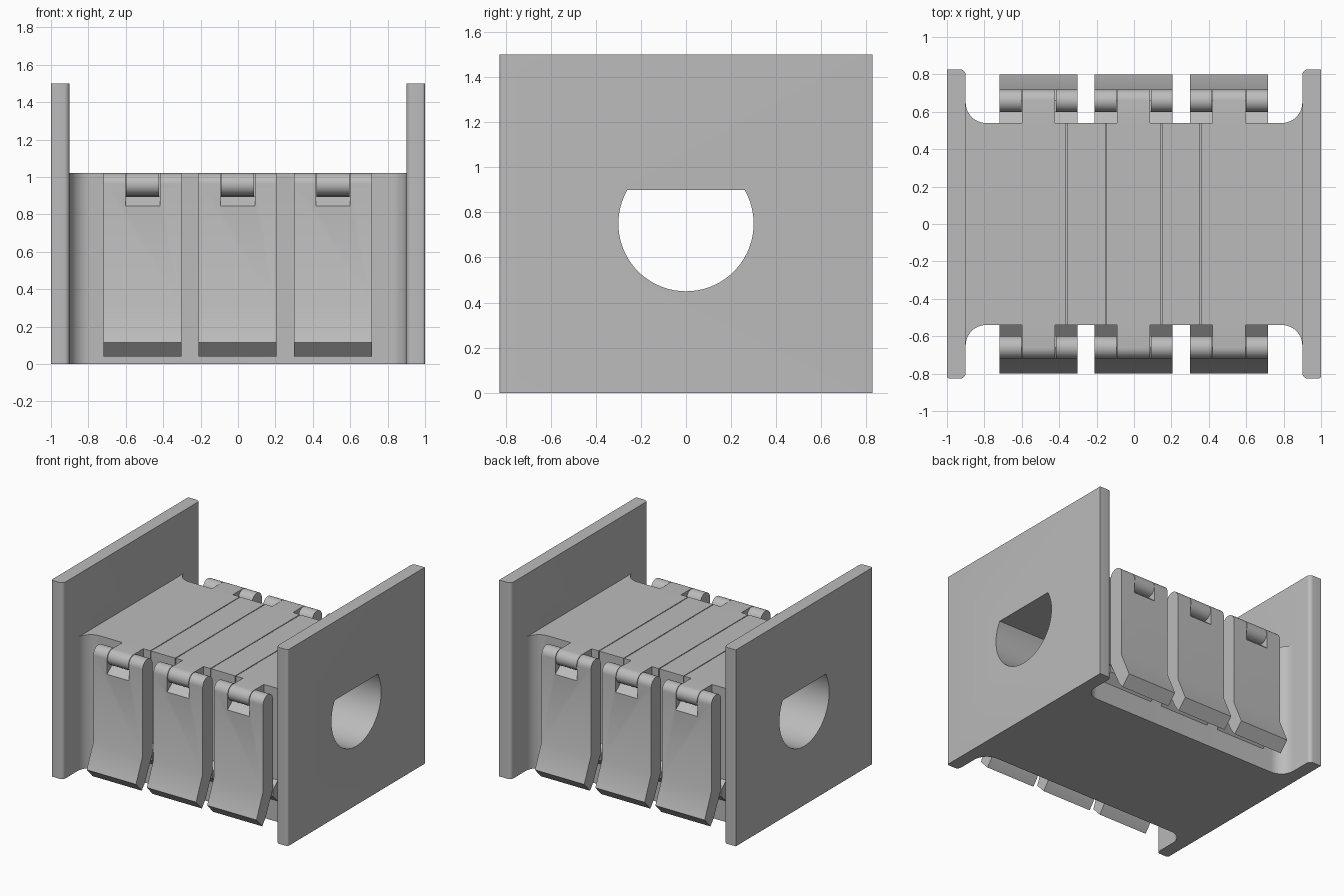
import bpy, bmesh, math

if "Cube" in bpy.data.objects:
    bpy.data.objects.remove(bpy.data.objects["Cube"])

grey = bpy.data.materials.new("plain grey")
grey.diffuse_color = (0.5, 0.5, 0.5, 1)
grey.use_nodes = True
grey.node_tree.nodes["Principled BSDF"].inputs["Base Color"].default_value = grey.diffuse_color


def arc(cx, cy, r, a0, a1, n=12):
    return [(cx + r * math.cos(math.radians(a0 + (a1 - a0) * i / n)),
             cy + r * math.sin(math.radians(a0 + (a1 - a0) * i / n))) for i in range(n + 1)]


def extrude(name, outline, axis, lo, hi):
    """Solid from an (x, y) outline along z, or a (y, z) outline along x."""
    def place(p, h):
        return (p[0], p[1], h) if axis == "z" else (h, p[0], p[1])
    bm = bmesh.new()
    a = [bm.verts.new(place(p, lo)) for p in outline]
    b = [bm.verts.new(place(p, hi)) for p in outline]
    bm.faces.new(a)
    bm.faces.new(b)
    for i in range(len(a)):
        j = (i + 1) % len(a)
        bm.faces.new((a[i], a[j], b[j], b[i]))
    bmesh.ops.recalc_face_normals(bm, faces=bm.faces)
    mesh = bpy.data.meshes.new(name)
    bm.to_mesh(mesh)
    bm.free()
    mesh.materials.append(grey)
    ob = bpy.data.objects.new(name, mesh)
    bpy.context.collection.objects.link(ob)
    return ob


def select(ob):
    bpy.ops.object.select_all(action="DESELECT")
    ob.select_set(True)
    bpy.context.view_layer.objects.active = ob


def cut(ob, cutter):
    m = ob.modifiers.new("cut", "BOOLEAN")
    m.operation, m.solver, m.object = "DIFFERENCE", "EXACT", cutter
    select(ob)
    bpy.ops.object.modifier_apply(modifier=m.name)
    bpy.data.objects.remove(cutter)


def smooth(ob):
    select(ob)
    bpy.ops.object.shade_smooth_by_angle(angle=math.radians(30))


def bore():
    # round passage with a flat ceiling
    a = math.degrees(math.asin(0.5))
    return extrude("bore_cutter", arc(0, 0.75, 0.3, 180 - a, 360 + a, 48), "x", -1.2, 1.2)


# Central block, flared into the end plates by fillets
quarter = arc(0.79, 0.65, 0.11, 0, -90)
plan = quarter + [(-x, y) for x, y in reversed(quarter)]
plan += [(-x, -y) for x, y in plan]
block = extrude("central_block", plan, "z", 0, 1.02)
cut(block, bore())
for x in (-0.36, -0.15, 0.147, 0.357):
    slit = [(x - 0.003, -1), (x + 0.003, -1), (x + 0.003, 1), (x - 0.003, 1)]
    cut(block, extrude("slit_cutter", slit, "z", 0.91, 1.1))
smooth(block)

# End plates with rounded vertical edges
for side, label in ((-1, "left"), (1, "right")):
    r, q = 0.03, 0.015
    outline = (arc(0.9 + r, 0.827 - r, r, 180, 90, 6) + [(1, 0.827)]
               + arc(1 - q, -0.827 + q, q, 0, -90, 6) + arc(0.9 + r, -0.827 + r, r, 270, 180, 6))
    plate = extrude(label + "_end_plate", [(side * x, y) for x, y in outline], "z", 0, 1.5)
    cut(plate, bore())
    smooth(plate)

# Hinged latches: centre arm on the block, flap around it, catch behind it
flap_profile = arc(0.66, 0.96, 0.06, 180, 0, 16) + [
    (0.72, 0.3), (0.80, 0.115), (0.73, 0.04), (0.69, 0.09), (0.60, 0.28)]
arm_profile = [(0.5, 1.02)] + arc(0.66, 0.96, 0.06, 90, -110, 20) + [(0.54, 0.84), (0.5, 0.84)]
notch_profile = [(0.5, 1.1), (0.9, 1.1), (0.9, 0.845), (0.72, 0.845), (0.66, 0.895), (0.5, 0.895)]
catch_profile = [(0.52, 0.32), (0.54, 0.32), (0.60, 0.27), (0.60, 0.22), (0.54, 0.16), (0.52, 0.16)]

for s, side in ((-1, "front"), (1, "back")):
    def flip(profile):
        return [(s * y, z) for y, z in profile]
    for i, x in enumerate((-0.51, -0.002, 0.508), 1):
        tag = f"{side}_{i}"
        flap = extrude("latch_flap_" + tag, flip(flap_profile), "x", x - 0.208, x + 0.208)
        cut(flap, extrude("notch_cutter", flip(notch_profile), "x", x - 0.092, x + 0.092))
        arm = extrude("hinge_arm_" + tag, flip(arm_profile), "x", x - 0.088, x + 0.088)
        catch = extrude("latch_catch_" + tag, flip(catch_profile), "x", x - 0.208, x + 0.208)
        for ob in (flap, arm, catch):
            smooth(ob)
